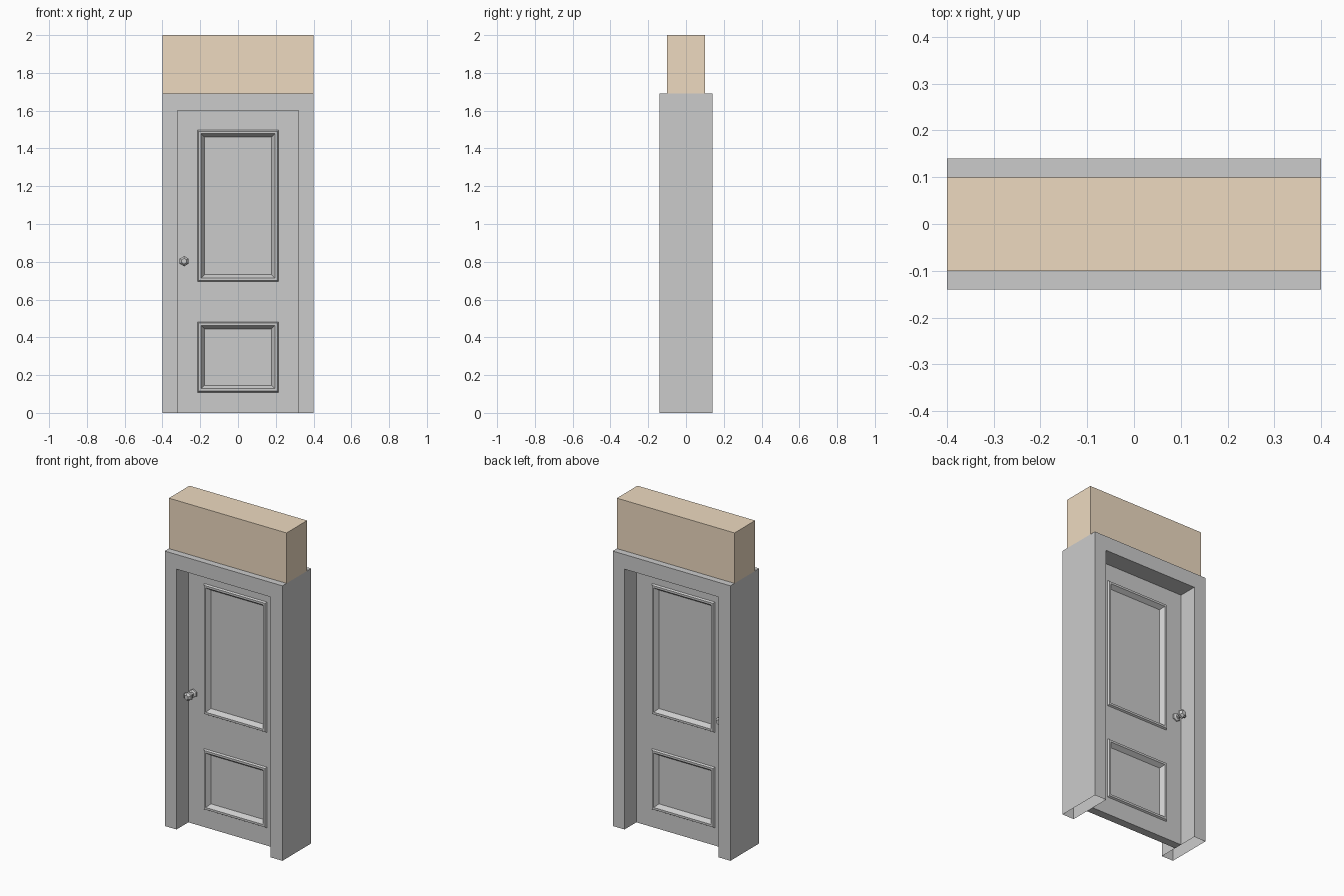
import bpy, bmesh
from math import cos, sin, pi

if "Cube" in bpy.data.objects:
    bpy.data.objects.remove(bpy.data.objects["Cube"])


def finish(name, bm, mat=None):
    bmesh.ops.remove_doubles(bm, verts=bm.verts, dist=1e-5)
    bmesh.ops.recalc_face_normals(bm, faces=bm.faces)
    me = bpy.data.meshes.new(name)
    bm.to_mesh(me)
    bm.free()
    ob = bpy.data.objects.new(name, me)
    bpy.context.collection.objects.link(ob)
    if mat:
        me.materials.append(mat)
    return ob


def face(bm, pts):
    return bm.faces.new([bm.verts.new(p) for p in pts])


def rect(x0, x1, z0, z1, y):
    return [(x0, y, z0), (x1, y, z0), (x1, y, z1), (x0, y, z1)]


def bridge(bm, a, b):
    n = len(a)
    for i in range(n):
        j = (i + 1) % n
        face(bm, [a[i], a[j], b[j], b[i]])


# Wall section above the door
plaster = bpy.data.materials.new("plaster")
plaster.diffuse_color = (0.85, 0.70, 0.53, 1)
plaster.use_nodes = True
plaster.node_tree.nodes["Principled BSDF"].inputs["Base Color"].default_value = plaster.diffuse_color
bm = bmesh.new()
back, front = rect(-0.4, 0.4, 1.69, 2, 0.1), rect(-0.4, 0.4, 1.69, 2, -0.1)
face(bm, back)
face(bm, front)
bridge(bm, front, back)
finish("wall_lintel", bm, plaster)

# Door frame: arch-shaped profile pushed through the wall, feet left open
H, D = 1.69, 0.14
profile = [(-0.4, 0), (-0.4, H), (0.4, H), (0.4, 0),
           (0.32, 0), (0.32, 1.6), (-0.32, 1.6), (-0.32, 0)]
bm = bmesh.new()
for y in (-D, D):
    face(bm, [(x, y, z) for x, z in profile])
for (x0, z0), (x1, z1) in zip(profile, profile[1:]):
    if z0 or z1:
        face(bm, [(x0, -D, z0), (x1, -D, z1), (x1, D, z1), (x0, D, z0)])
finish("door_frame", bm)

# Door leaf: each side is a grid of flat cells with two moulded panels
T = 0.025
xs = [-0.32, -0.214, 0.214, 0.32]
zs = [0, 0.109, 0.482, 0.695, 1.497, 1.6]
moulding = [(0, T), (0.006, T + 0.01), (0.019, T + 0.01), (0.037, T - 0.015)]
bm = bmesh.new()
for side in (-1, 1):
    for i in range(3):
        for k in range(5):
            x0, x1, z0, z1 = xs[i], xs[i + 1], zs[k], zs[k + 1]
            if i == 1 and k in (1, 3):
                rings = [rect(x0 + d, x1 - d, z0 + d, z1 - d, side * y)
                         for d, y in moulding]
                for a, b in zip(rings, rings[1:]):
                    bridge(bm, a, b)
                face(bm, rings[-1])
            else:
                face(bm, rect(x0, x1, z0, z1, side * T))
# close the leaf edges
bmesh.ops.remove_doubles(bm, verts=bm.verts, dist=1e-5)
rim = [e for e in bm.edges if e.is_boundary and e.verts[0].co.y < 0]
for e in rim:
    a, b = (v.co.copy() for v in e.verts)
    face(bm, [a, b, (b.x, T, b.z), (a.x, T, a.z)])
finish("door_leaf", bm)

# Six-sided door knobs on both sides: rose, neck and head
knob = [(0.026, 0), (0.026, 0.008), (0.012, 0.014), (0.012, 0.034),
        (0.027, 0.044), (0.027, 0.057), (0.015, 0.07)]
for side, name in ((-1, "front_knob"), (1, "back_knob")):
    bm = bmesh.new()
    rings = [[(-0.285 + r * sin(i * pi / 3), side * (T + h), 0.803 + r * cos(i * pi / 3))
              for i in range(6)] for r, h in knob]
    for a, b in zip(rings, rings[1:]):
        bridge(bm, a, b)
    face(bm, rings[-1])
    finish(name, bm)
